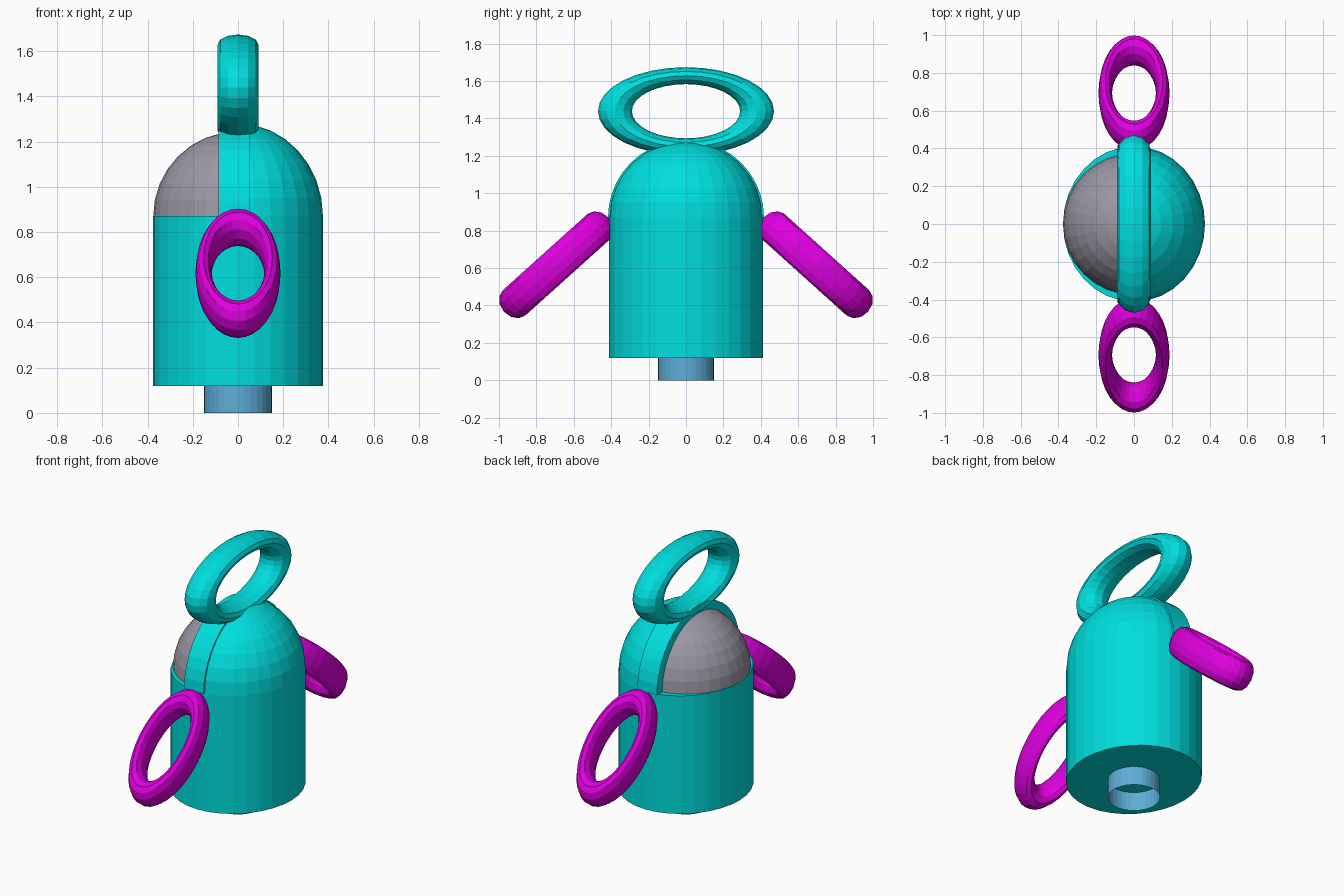
import bpy, bmesh, math
from mathutils import Matrix, Vector

if "Cube" in bpy.data.objects:
    bpy.data.objects.remove(bpy.data.objects["Cube"])


def material(name, rgb):
    m = bpy.data.materials.new(name)
    m.diffuse_color = (*rgb, 1)
    m.use_nodes = True
    m.node_tree.nodes["Principled BSDF"].inputs["Base Color"].default_value = m.diffuse_color
    return m


CYAN = material("cyan", (0.0, 0.73, 0.73))
MAGENTA = material("magenta", (0.73, 0.0, 0.73))
GREY = material("grey", (0.33, 0.31, 0.37))
BLUE = material("light_blue", (0.11, 0.42, 0.68))

SHOULDER = 0.87   # height where the dome starts
BASE = 0.12       # underside of the body


def finish(name, bm, mat):
    bmesh.ops.recalc_face_normals(bm, faces=bm.faces)
    me = bpy.data.meshes.new(name)
    bm.to_mesh(me)
    bm.free()
    me.materials.append(mat)
    ob = bpy.data.objects.new(name, me)
    bpy.context.collection.objects.link(ob)
    return ob


def tube(name, rx, ry, z0, z1, caps, mat):
    bm = bmesh.new()
    bmesh.ops.create_cone(bm, cap_ends=caps, segments=32, radius1=1, radius2=1, depth=1,
                          matrix=Matrix.Translation((0, 0, (z0 + z1) / 2))
                          @ Matrix.Diagonal((rx, ry, z1 - z0, 1)))
    return finish(name, bm, mat)


def dome(name, radii, mat, cut_normal):
    """Upper half of an ellipsoid, also trimmed at x = 0."""
    bm = bmesh.new()
    bmesh.ops.create_uvsphere(bm, u_segments=32, v_segments=16, radius=1,
                              matrix=Matrix.Diagonal((*radii, 1)))
    for normal in ((0, 0, -1), cut_normal):
        geom = bm.verts[:] + bm.edges[:] + bm.faces[:]
        bmesh.ops.bisect_plane(bm, geom=geom, dist=1e-5, plane_co=(0, 0, 0),
                               plane_no=normal, clear_outer=True)
    bmesh.ops.translate(bm, verts=bm.verts, vec=(0, 0, SHOULDER))
    return finish(name, bm, mat)


def ring(name, matrix, mat, major=0.38, minor=0.0905, n=32, m=12):
    """Torus around the x axis, then squashed and placed by the matrix."""
    bm = bmesh.new()
    rows = []
    for i in range(n):
        a = 2 * math.pi * i / n
        row = []
        for j in range(m):
            b = 2 * math.pi * j / m
            r = major + minor * math.cos(b)
            co = Vector((minor * math.sin(b), r * math.cos(a), r * math.sin(a)))
            row.append(bm.verts.new(matrix @ co))
        rows.append(row)
    for i in range(n):
        p, q = rows[i], rows[(i + 1) % n]
        for j in range(m):
            k = (j + 1) % m
            bm.faces.new((p[j], q[j], q[k], p[k]))
    return finish(name, bm, mat)


# Body and open nozzle beneath it
tube("body", 0.376, 0.412, BASE, SHOULDER, True, CYAN)
tube("nozzle", 0.15, 0.15, 0.0, BASE, False, BLUE)

# Dome: cyan shell on one side, smaller grey window on the other
dome("dome_shell", (0.376, 0.412, 0.41), CYAN, (-1, 0, 0))
dome("dome_window", (0.375, 0.375, 0.375), GREY, (1, 0, 0))

# Raised band arching over the dome between shell and window
bm = bmesh.new()
arc = [bm.verts.new((-0.087, 0.417 * math.cos(math.pi * i / 20),
                     SHOULDER + 0.415 * math.sin(math.pi * i / 20))) for i in range(21)]
face = bm.faces.new(arc)
ext = bmesh.ops.extrude_face_region(bm, geom=[face], use_keep_orig=True)
bmesh.ops.translate(bm, vec=(0.137, 0, 0),
                    verts=[g for g in ext["geom"] if isinstance(g, bmesh.types.BMVert)])
finish("dome_band", bm, CYAN)

# Flattened ring on top
ring("top_ring", Matrix.Translation((0, 0, 1.4385)) @ Matrix.Diagonal((1, 1, 0.5, 1)), CYAN)

# Sloping side rings, front and back: the torus axis is turned off x, then tilted
for side, name in ((-1, "front_arm_ring"), (1, "back_arm_ring")):
    mat = (Matrix.Translation((0, side * 0.693, 0.6175))
           @ Matrix.Rotation(-side * math.radians(42), 4, 'X')
           @ Matrix.Diagonal((0.4, 0.8, 1, 1))
           @ Matrix.Rotation(math.radians(90), 4, 'Y'))
    ring(name, mat, MAGENTA)
